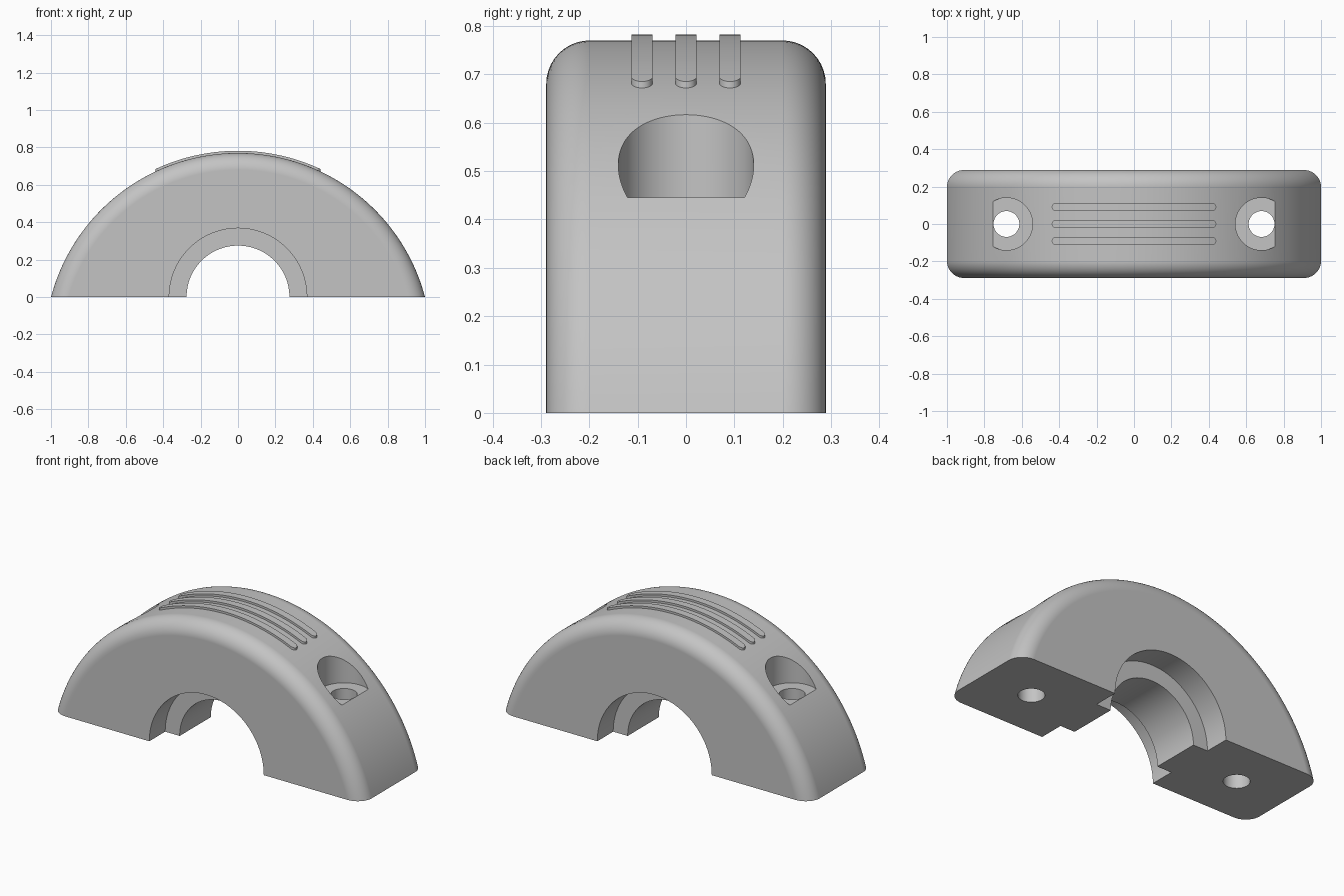
import bpy, bmesh, math
from mathutils import Matrix, Vector

cube = bpy.data.objects.get("Cube")
if cube:
    bpy.data.objects.remove(cube, do_unlink=True)

# Main dimensions
ARC_Z, ARC_R = -0.264, 1.034      # outer arc centre height and radius
HALF_Y, FILLET = 0.289, 0.09
BORE_R, RECESS_R, LIP_Y = 0.275, 0.368, 0.143
SCREW_X, SCREW_R, HEAD_R, SEAT_Z = 0.682, 0.069, 0.14, 0.445

grey = bpy.data.materials.new("plain grey")
grey.diffuse_color = (0.55, 0.55, 0.55, 1)
grey.use_nodes = True
grey.node_tree.nodes["Principled BSDF"].inputs["Base Color"].default_value = grey.diffuse_color


def make_object(name, bm):
    bmesh.ops.recalc_face_normals(bm, faces=bm.faces)
    mesh = bpy.data.meshes.new(name)
    bm.to_mesh(mesh)
    bm.free()
    obj = bpy.data.objects.new(name, mesh)
    obj.data.materials.append(grey)
    bpy.context.collection.objects.link(obj)
    return obj


def add_cylinder(bm, centre, radius, depth, axis, sides):
    turn = Matrix.Rotation(math.pi / 2, 4, "X") if axis == "Y" else Matrix()
    bmesh.ops.create_cone(bm, cap_ends=True, segments=sides, radius1=radius, radius2=radius,
                          depth=depth, matrix=Matrix.Translation(centre) @ turn)


def activate(obj):
    bpy.ops.object.select_all(action="DESELECT")
    obj.select_set(True)
    bpy.context.view_layer.objects.active = obj


def smooth(obj):
    activate(obj)
    bpy.ops.object.shade_smooth_by_angle(angle=math.radians(30))


def cut(obj, centre, radius, depth, axis, sides=96):
    bm = bmesh.new()
    add_cylinder(bm, centre, radius, depth, axis, sides)
    cutter = make_object("cutter", bm)
    cutter.hide_render = True
    mod = obj.modifiers.new("cut", "BOOLEAN")
    mod.operation, mod.solver, mod.object = "DIFFERENCE", "EXACT", cutter
    activate(obj)
    bpy.ops.object.modifier_apply(modifier=mod.name)
    bpy.data.objects.remove(cutter, do_unlink=True)


# Clamp body: rounded disc sliced flat at the base
bm = bmesh.new()
add_cylinder(bm, (0, 0, ARC_Z), ARC_R, 2 * HALF_Y, "Y", 256)
rims = [e for e in bm.edges if abs(e.verts[0].co.y - e.verts[1].co.y) < 1e-4]
bmesh.ops.bevel(bm, geom=rims, offset=FILLET, segments=10, profile=0.5, affect="EDGES")
bmesh.ops.bisect_plane(bm, geom=bm.verts[:] + bm.edges[:] + bm.faces[:],
                       plane_co=(0, 0, 0), plane_no=(0, 0, 1), clear_inner=True)
bmesh.ops.edgenet_fill(bm, edges=[e for e in bm.edges if e.is_boundary])
body = make_object("clamp_body", bm)

# Bore with a wider recess at each end, leaving a central lip
cut(body, (0, 0, 0), BORE_R, 1, "Y", 128)
for side in (-1, 1):
    cut(body, (0, side * (LIP_Y + 0.25), 0), RECESS_R, 0.5, "Y", 128)

# Screw holes with flat head seats
for side in (-1, 1):
    cut(body, (side * SCREW_X, 0, SEAT_Z + 0.5), HEAD_R, 1, "Z")
    cut(body, (side * SCREW_X, 0, 0.3), SCREW_R, 1, "Z", 64)
smooth(body)
body.modifiers.new("even_shading", "WEIGHTED_NORMAL").keep_sharp = True


# Grip ribs: round-ended strips following the outer arc
def make_rib(name, y, half_length=0.44, half_width=0.022, rise=0.012):
    straight = half_length - half_width
    caps = [math.radians(a) for a in range(5, 91, 17)]
    left = [(-straight - half_width * math.cos(a), half_width * math.sin(a)) for a in caps]
    middle = [(straight * i / 24, half_width) for i in range(-23, 24)]
    stations = left + middle + [(-x, w) for x, w in reversed(left)]
    bm = bmesh.new()
    rings = []
    for x, w in stations:
        top = ARC_Z + math.sqrt((ARC_R + rise) ** 2 - x * x)
        low = ARC_Z + math.sqrt((ARC_R - rise) ** 2 - x * x)
        corners = ((-w, low), (w, low), (w, top), (-w, top))
        rings.append([bm.verts.new(Vector((x, y + dy, z))) for dy, z in corners])
    for a, b in zip(rings, rings[1:]):
        for i in range(4):
            j = (i + 1) % 4
            bm.faces.new((a[i], a[j], b[j], b[i]))
    bm.faces.new(rings[0])
    bm.faces.new(rings[-1])
    smooth(make_object(name, bm))


for name, y in (("front_rib", -0.091), ("middle_rib", 0), ("back_rib", 0.091)):
    make_rib(name, y)
